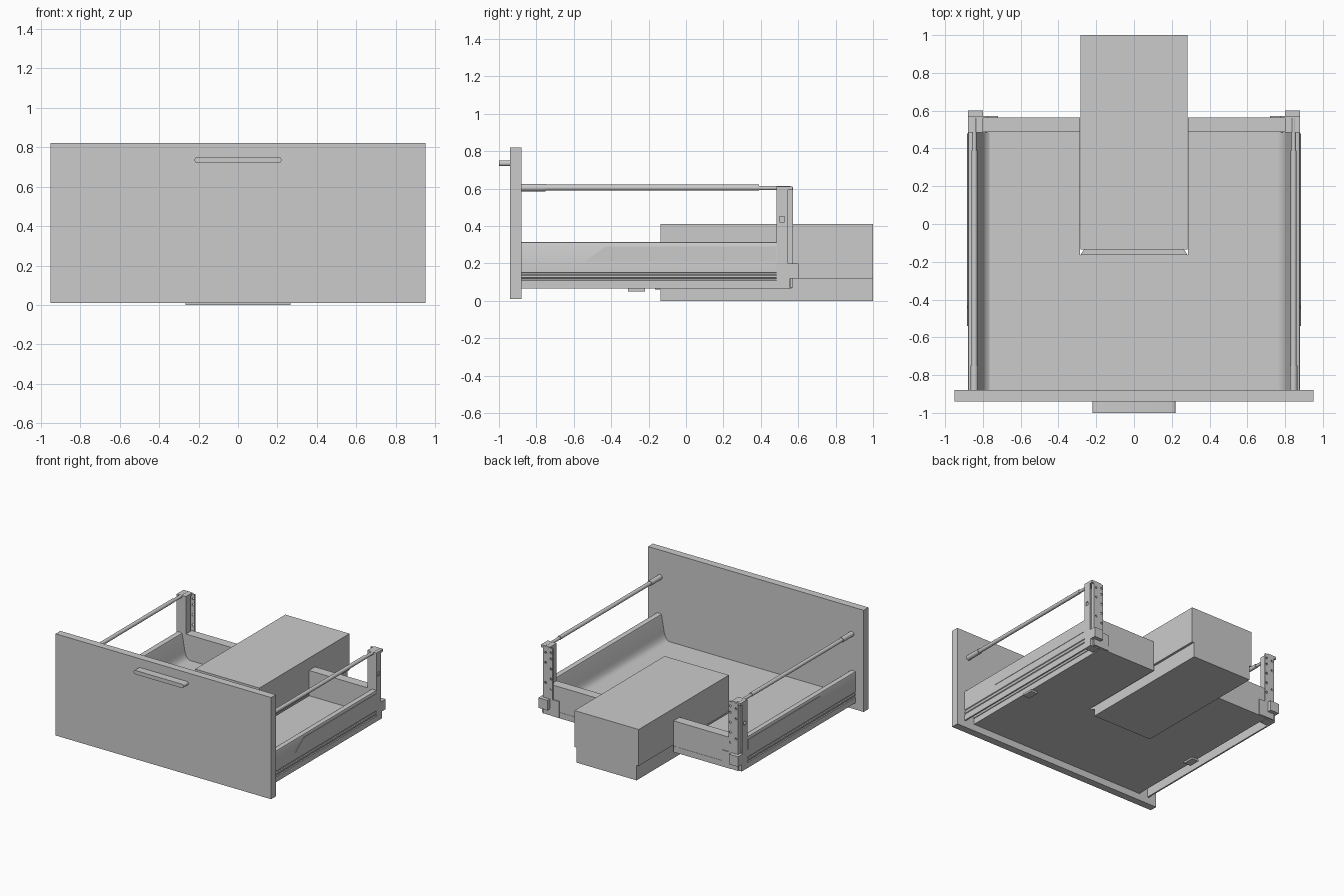
import bpy, bmesh, math
from mathutils import Matrix, Vector

if "Cube" in bpy.data.objects:
    bpy.data.objects.remove(bpy.data.objects["Cube"])


def finish(bm, name, mirror=False, smooth=False):
    bmesh.ops.recalc_face_normals(bm, faces=bm.faces)
    me = bpy.data.meshes.new(name)
    bm.to_mesh(me)
    bm.free()
    ob = bpy.data.objects.new(name, me)
    bpy.context.collection.objects.link(ob)
    if smooth:
        bpy.ops.object.select_all(action='DESELECT')
        ob.select_set(True)
        bpy.context.view_layer.objects.active = ob
        bpy.ops.object.shade_smooth_by_angle(angle=math.radians(35))
    if mirror:
        ob.modifiers.new("mirror", 'MIRROR').use_mirror_merge = False
    return ob


def add_box(bm, x0, x1, y0, y1, z0, z1):
    m = Matrix.Translation(((x0 + x1) / 2, (y0 + y1) / 2, (z0 + z1) / 2))
    bmesh.ops.create_cube(bm, size=1, matrix=m @ Matrix.Diagonal((x1 - x0, y1 - y0, z1 - z0, 1)))


def boxes(name, dims, mirror=False):
    bm = bmesh.new()
    for d in dims:
        add_box(bm, *d)
    return finish(bm, name, mirror)


def prism(name, pts, axis, a, b, mirror=False, smooth=False):
    """Extrude a 2D outline from a to b along the given axis."""
    place = {'x': lambda p: (a, p[0], p[1]),
             'y': lambda p: (p[0], a, p[1]),
             'z': lambda p: (p[0], p[1], a)}[axis]
    step = Vector([(b - a) * (axis == k) for k in 'xyz'])
    bm = bmesh.new()
    f = bm.faces.new([bm.verts.new(place(p)) for p in pts])
    r = bmesh.ops.extrude_face_region(bm, geom=[f])
    bmesh.ops.translate(bm, vec=step, verts=[v for v in r['geom'] if isinstance(v, bmesh.types.BMVert)])
    return finish(bm, name, mirror, smooth)


def add_rod(bm, x, z, y0, y1, r, seg=20):
    m = Matrix.Translation((x, (y0 + y1) / 2, z)) @ Matrix.Rotation(math.pi / 2, 4, 'X')
    bmesh.ops.create_cone(bm, cap_ends=True, segments=seg, radius1=r, radius2=r, depth=y1 - y0, matrix=m)


def cut(ob, cutter):
    m = ob.modifiers.new("holes", 'BOOLEAN')
    m.operation, m.object, m.solver = 'DIFFERENCE', cutter, 'EXACT'
    cutter.hide_render = True
    cutter.hide_viewport = True
    ob.modifiers.new("mirror", 'MIRROR').use_mirror_merge = False


# Front panel and its rounded-end handle
boxes("front_panel", [(-.95, .95, -.94, -.88, .01, .82)])
stadium = [(s * (.205 + .0155 * math.cos(t)), .735 + s * .0155 * math.sin(t))
           for s in (1, -1) for t in [math.pi * (i / 10 - .5) for i in range(11)]]
prism("handle", stadium, 'y', -1, -.94, smooth=True)

# Floor board with a cut-out for the boxed-in void
prism("floor_board", [(-.79, -.88), (.79, -.88), (.79, .565), (.285, .565), (.285, -.165),
                      (-.285, -.165), (-.285, .565), (-.79, .565)], 'z', .065, .112)

# Boxed-in void: wide upper block, narrower lower block, front strip
boxes("void_upper_block", [(-.283, .283, -.135, 1, .12, .41)])
boxes("void_lower_block", [(-.265, .265, -.135, 1, 0, .12)])
prism("void_front_strip", [(-.285, -.165), (.285, -.165), (.265, -.135), (-.265, -.135)], 'z', .06, .12)

# Drawer sides: hollow pressed profile with a curved inner cove and outer ridges
side = [(.88, .065), (.88, .108), (.874, .112), (.874, .12), (.88, .124), (.88, .136), (.874, .14),
        (.874, .148), (.88, .152), (.88, .302), (.876, .311), (.867, .315), (.845, .315), (.835, .31),
        (.83, .298), (.808, .175), (.802, .155), (.793, .135), (.78, .12), (.765, .112),
        (.795, .112), (.815, .145), (.842, .295), (.865, .3), (.868, .065)]
prism("drawer_side", side, 'y', -.88, .485, True, True)
prism("side_outer_plate", [(-.54, .21), (.48, .21), (.48, .29), (-.43, .29)], 'x', .879, .883, True)

# Runner ends, rear hooks and underside clips
boxes("runner_end", [(.80, .88, .485, .555, .065, .2), (.80, .88, .555, .602, .12, .2)], True)
boxes("underside_clip", [(.74, .80, -.31, -.22, .05, .066)], True)

# Back wall halves beside the void
boxes("back_wall", [(.285, .80, .487, .563, .07, .313)], True)

# Rear posts: channel open to the back, with a square hole in the outer flange
post = prism("rear_post", [(.80, .485), (.88, .485), (.88, .545), (.872, .545), (.872, .493),
                           (.808, .493), (.808, .545), (.80, .545)], 'z', .2, .6)
cut(post, boxes("post_cutter", [(.865, .89, .50, .526, .42, .45)]))

# Perforated rear bracket plates with a wide foot
plate = prism("rear_bracket", [(.72, .07), (.86, .07), (.86, .605), (.775, .605), (.775, .2),
                               (.72, .2)], 'y', .56, .571)
bm = bmesh.new()
for z in (.28, .36, .44, .52, .57):
    add_rod(bm, .79, z, .54, .60, .009, 12)
for z in (.32, .48, .56):
    add_rod(bm, .84, z, .54, .60, .009, 12)
cut(plate, finish(bm, "bracket_cutter"))
boxes("bracket_flange", [(.852, .86, .54, .565, .2, .605)], True)
boxes("post_cap", [(.80, .88, .485, .57, .592, .612)], True)

# Side rails with front sleeve and slimmer rear pin
bm = bmesh.new()
add_rod(bm, .845, .605, -.88, -.75, .02)
add_rod(bm, .845, .605, -.75, .39, .0155)
add_rod(bm, .845, .603, .39, .56, .012)
finish(bm, "side_rail", True, True)
